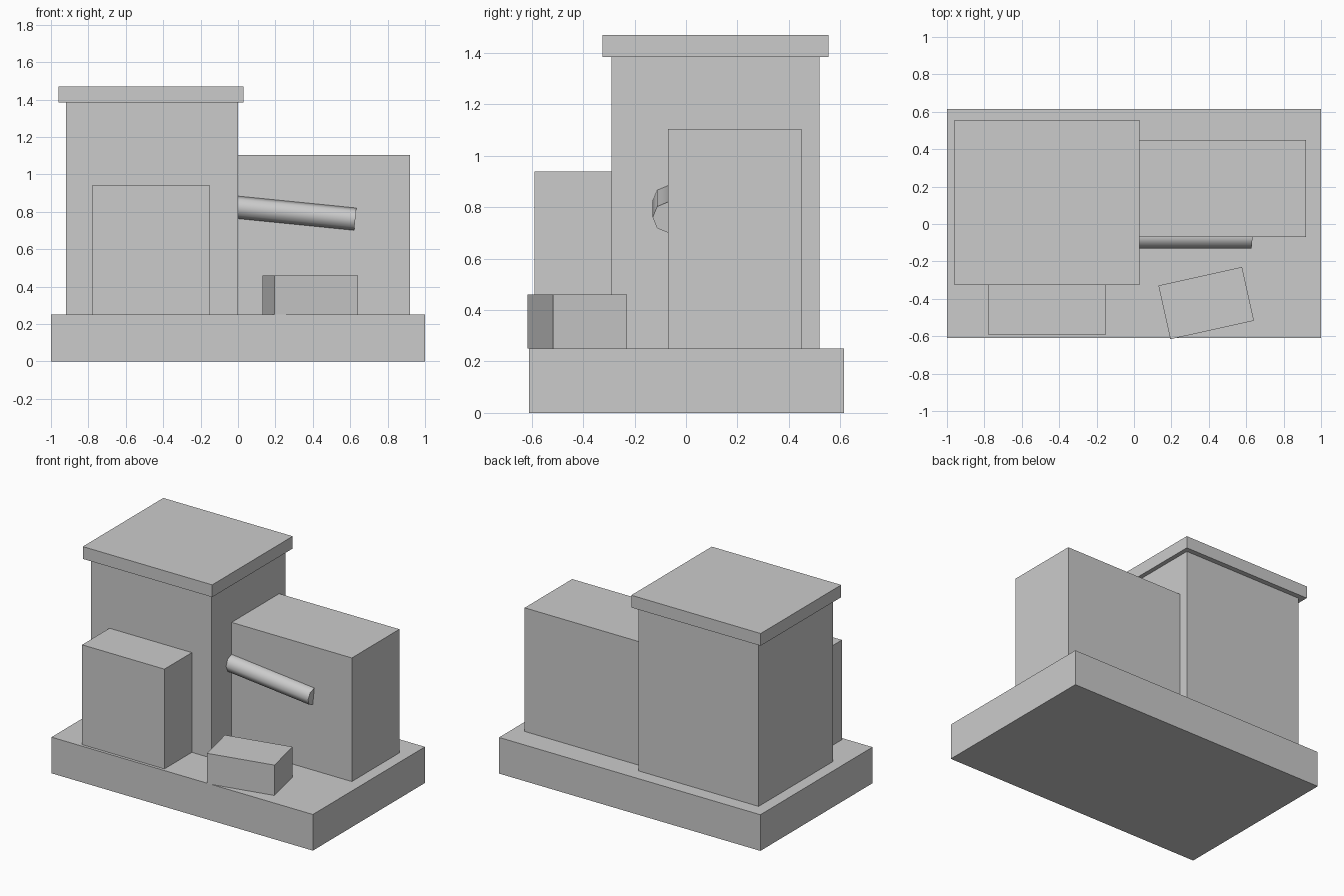
import bpy
from math import pi
from mathutils import Vector

cube = bpy.data.objects.get("Cube")
if cube:
    bpy.data.objects.remove(cube, do_unlink=True)

GREY = (0.6, 0.6, 0.6, 1)
grey = bpy.data.materials.new("plain grey")
grey.use_nodes = True
grey.diffuse_color = GREY
grey.node_tree.nodes["Principled BSDF"].inputs["Base Color"].default_value = GREY


def finish(name):
    obj = bpy.context.object
    obj.name = name
    obj.data.materials.append(grey)
    return obj


def box(name, x, y, z, turn=0):
    """Box filling the given (low, high) ranges, turned about its own upright axis."""
    ranges = (x, y, z)
    bpy.ops.mesh.primitive_cube_add(size=1, location=[(a + b) / 2 for a, b in ranges])
    obj = finish(name)
    for v in obj.data.vertices:
        v.co = Vector([c * (b - a) for c, (a, b) in zip(v.co, ranges)])
    obj.rotation_euler.z = turn
    return obj


FLOOR = 0.25   # top of the base slab
EAVES = 1.385  # top of the tower walls

# Base slab
box("base", (-1, 1), (-0.61, 0.615), (0, FLOOR))

# Tower with overhanging roof slab
box("tower", (-0.92, 0), (-0.29, 0.52), (FLOOR, EAVES))
box("tower_roof", (-0.96, 0.03), (-0.325, 0.555), (EAVES, 1.47))

# Lower blocks beside and in front of the tower
box("side_block", (0, 0.92), (-0.07, 0.45), (FLOOR, 1.105))
box("front_block", (-0.78, -0.15), (-0.59, -0.29), (FLOOR, 0.94))

# Loose crate, turned a little
box("crate", (0.157, 0.615), (-0.57, -0.276), (FLOOR, 0.46), turn=0.218)

# Sloping eight-sided pipe, half sunk into the side block
start, end = Vector((-0.02, -0.07, 0.826)), Vector((0.627, -0.07, 0.761))
axis = end - start
bpy.ops.mesh.primitive_cylinder_add(
    vertices=8, radius=0.06, depth=axis.length, location=(start + end) / 2)
pipe = finish("pipe")
pipe.rotation_euler = axis.to_track_quat("Z", "Y").to_euler()
bpy.ops.object.shade_smooth_by_angle(angle=pi / 3)
